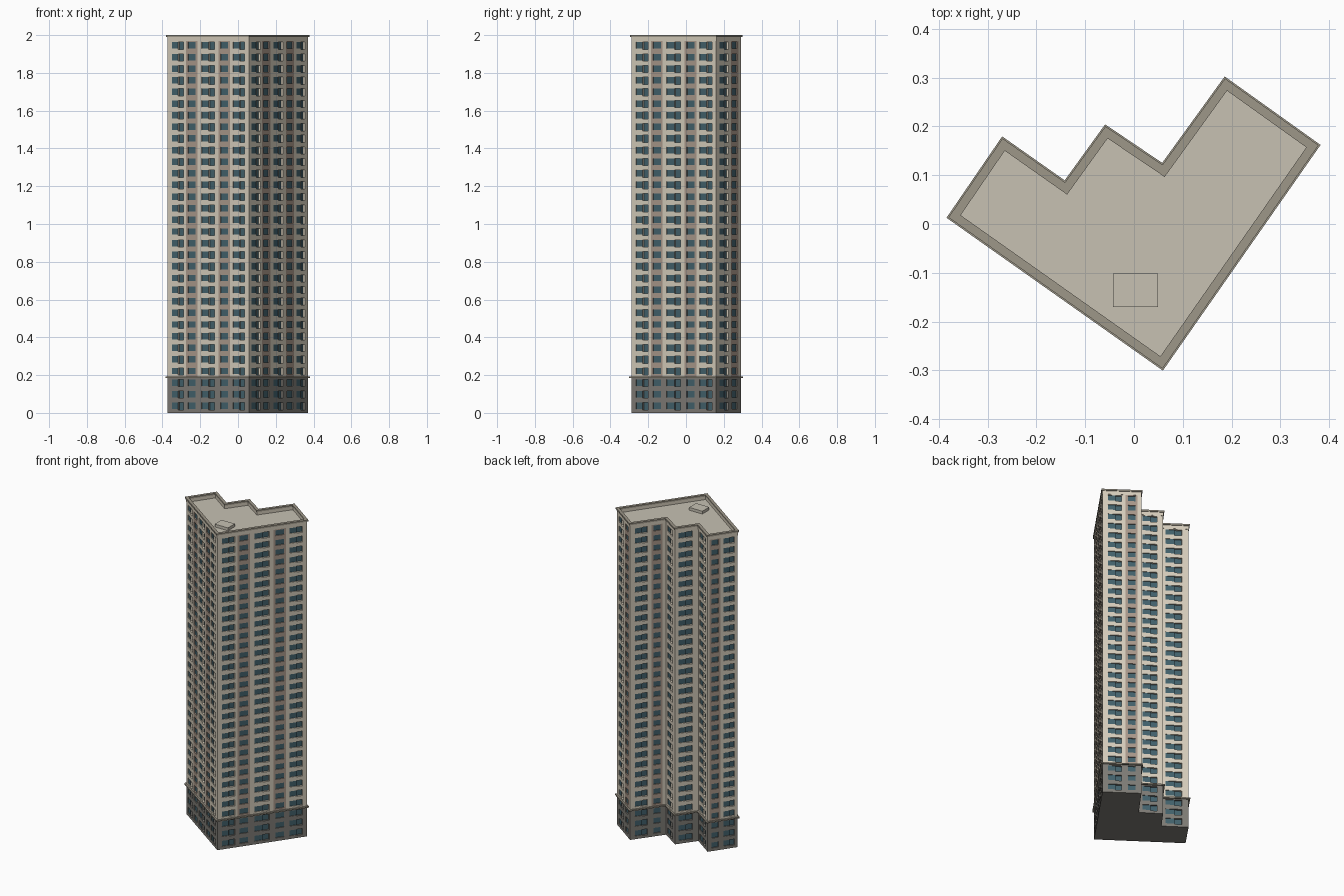
import bpy, bmesh
from mathutils import Vector

if "Cube" in bpy.data.objects:
    bpy.data.objects.remove(bpy.data.objects["Cube"])

# Flat colours
def material(name, rgb):
    m = bpy.data.materials.new(name)
    m.diffuse_color = (*rgb, 1)
    m.use_nodes = True
    m.node_tree.nodes["Principled BSDF"].inputs["Base Color"].default_value = m.diffuse_color
    return m

CREAM = material("cream_wall", (0.67, 0.61, 0.50))
TAUPE = material("taupe_strip", (0.40, 0.315, 0.255))
GREY = material("grey_base", (0.21, 0.20, 0.18))
GLASS = material("teal_glass", (0.055, 0.12, 0.15))
ROOF = material("roof_beige", (0.57, 0.535, 0.45))
TRIM = material("trim_stone", (0.34, 0.31, 0.25))

# Stepped footprint, counterclockwise from the left corner
CORNERS = [Vector(p) for p in [
    (-0.372, 0.015), (0.057, -0.288), (0.370, 0.160), (0.188, 0.290),
    (0.060, 0.113), (-0.057, 0.192), (-0.140, 0.077), (-0.268, 0.167)]]
N = len(CORNERS)
FLOORS, BASE_FLOORS, ROOF_Z = 32, 3, 1.97
STOREY = ROOF_Z / FLOORS

# Window columns per facade: start, end as fractions; W wide, N narrow on a strip
LONG = [(.05, .195, 'W'), (.25, .345, 'N'), (.415, .58, 'W'),
        (.65, .745, 'N'), (.805, .95, 'W')]
PAIR = [(.14, .49, 'W'), (.65, .85, 'N')]
SINGLE = [(.15, .75, 'W')]
FACADES = [LONG, LONG, PAIR, PAIR, SINGLE, SINGLE, SINGLE,
           [(.13, .36, 'N'), (.53, .90, 'W')]]


def finish(bm, name, mats):
    bmesh.ops.remove_doubles(bm, verts=bm.verts, dist=0.00005)
    mesh = bpy.data.meshes.new(name)
    bm.to_mesh(mesh)
    bm.free()
    for m in mats:
        mesh.materials.append(m)
    ob = bpy.data.objects.new(name, mesh)
    bpy.context.collection.objects.link(ob)
    return ob


def cells(columns, length):
    """Split a facade into (start, end, kind, recess) cells."""
    out, at = [], 0.0
    margin = 0.012 / length
    for a, b, kind in columns:
        if kind == 'N':
            out += [(at, a - margin, 'wall', 0), (a - margin, a, 'strip', 0),
                    (a, b, 'narrow', .006), (b, b + margin, 'strip', 0)]
            at = b + margin
        else:
            mid = a + (b - a) * 0.55
            out += [(at, a, 'wall', 0), (a, mid, 'wide', .004),
                    (mid, b, 'door', .012)]
            at = b
    return out + [(at, 1.0, 'wall', 0)]


def walls(name, first, last, mats):
    """Facades with recessed panes; slots: wall, strip, glass."""
    bm = bmesh.new()
    for i in range(N):
        p, q = CORNERS[i], CORNERS[(i + 1) % N]
        d = q - p
        n = Vector((d.y, -d.x)).normalized()

        def pt(u, z, depth=0):
            c = p + d * u - n * depth
            return bm.verts.new((c.x, c.y, z))

        def quad(slot, *pts):
            bm.faces.new([pt(*c) for c in pts]).material_index = slot

        for a, b, kind, r in cells(FACADES[i], d.length):
            surround = 1 if kind in ('strip', 'narrow') else 0
            z_start, z_end = first * STOREY, last * STOREY
            if not r:
                quad(surround, (a, z_start), (b, z_start), (b, z_end), (a, z_end))
                continue
            for k in range(first, last):
                z0, z3 = k * STOREY, (k + 1) * STOREY
                z1, z2 = z0 + (.016 if kind == 'door' else .020), z0 + .054
                quad(surround, (a, z0), (b, z0), (b, z1), (a, z1))
                quad(surround, (a, z2), (b, z2), (b, z3), (a, z3))
                quad(2, (a, z1, r), (b, z1, r), (b, z2, r), (a, z2, r))
                # reveals around the pane
                ring = [(a, z1), (b, z1), (b, z2), (a, z2)]
                for j in range(4):
                    s, t = ring[j], ring[(j + 1) % 4]
                    quad(surround, s, t, (*t, r), (*s, r))
    return finish(bm, name, mats)


def slab(name, z, mat, flip=False):
    bm = bmesh.new()
    vs = [bm.verts.new((c.x, c.y, z)) for c in CORNERS]
    bm.faces.new(vs[::-1] if flip else vs)
    return finish(bm, name, [mat])


def offset(i, dist):
    """Corner i moved outward by dist along both adjoining walls."""
    c = CORNERS[i]
    d1 = (c - CORNERS[i - 1]).normalized()
    d2 = (CORNERS[(i + 1) % N] - c).normalized()
    n1, n2 = Vector((d1.y, -d1.x)), Vector((d2.y, -d2.x))
    return c + (n1 + n2) * dist / (1 + n1.dot(n2))


def band(name, z0, z1, inner, outer, mat):
    """Closed rectangular moulding following the footprint."""
    bm = bmesh.new()
    rings = []
    for i in range(N):
        o, c = offset(i, outer), offset(i, inner)
        rings.append([bm.verts.new(v) for v in (
            (o.x, o.y, z0), (o.x, o.y, z1), (c.x, c.y, z1), (c.x, c.y, z0))])
    for i in range(N):
        s, t = rings[i], rings[(i + 1) % N]
        for j in range(4):
            k = (j + 1) % 4
            bm.faces.new((s[j], t[j], t[k], s[k]))
    bmesh.ops.recalc_face_normals(bm, faces=bm.faces)
    return finish(bm, name, [mat])


# Storeys
walls("base_storeys", 0, BASE_FLOORS, [GREY, GREY, GLASS])
walls("tower_storeys", BASE_FLOORS, FLOORS, [CREAM, TAUPE, GLASS])
slab("underside", 0.0, GREY, flip=True)
slab("roof_deck", ROOF_Z, ROOF)

# Mouldings
band("base_ledge", 0.184, 0.192, -0.002, 0.009, TRIM)
band("parapet", ROOF_Z - 0.002, 1.992, -0.010, 0.001, CREAM)
band("parapet_cap", 1.990, 2.0, -0.012, 0.006, TRIM)

# Roof hatch
bm = bmesh.new()
bmesh.ops.create_cube(bm, size=1)
for v in bm.verts:
    v.co = (v.co.x * .092 + .003, v.co.y * .069 - .136, v.co.z * .018 + ROOF_Z + .009)
finish(bm, "roof_hatch", [ROOF])
